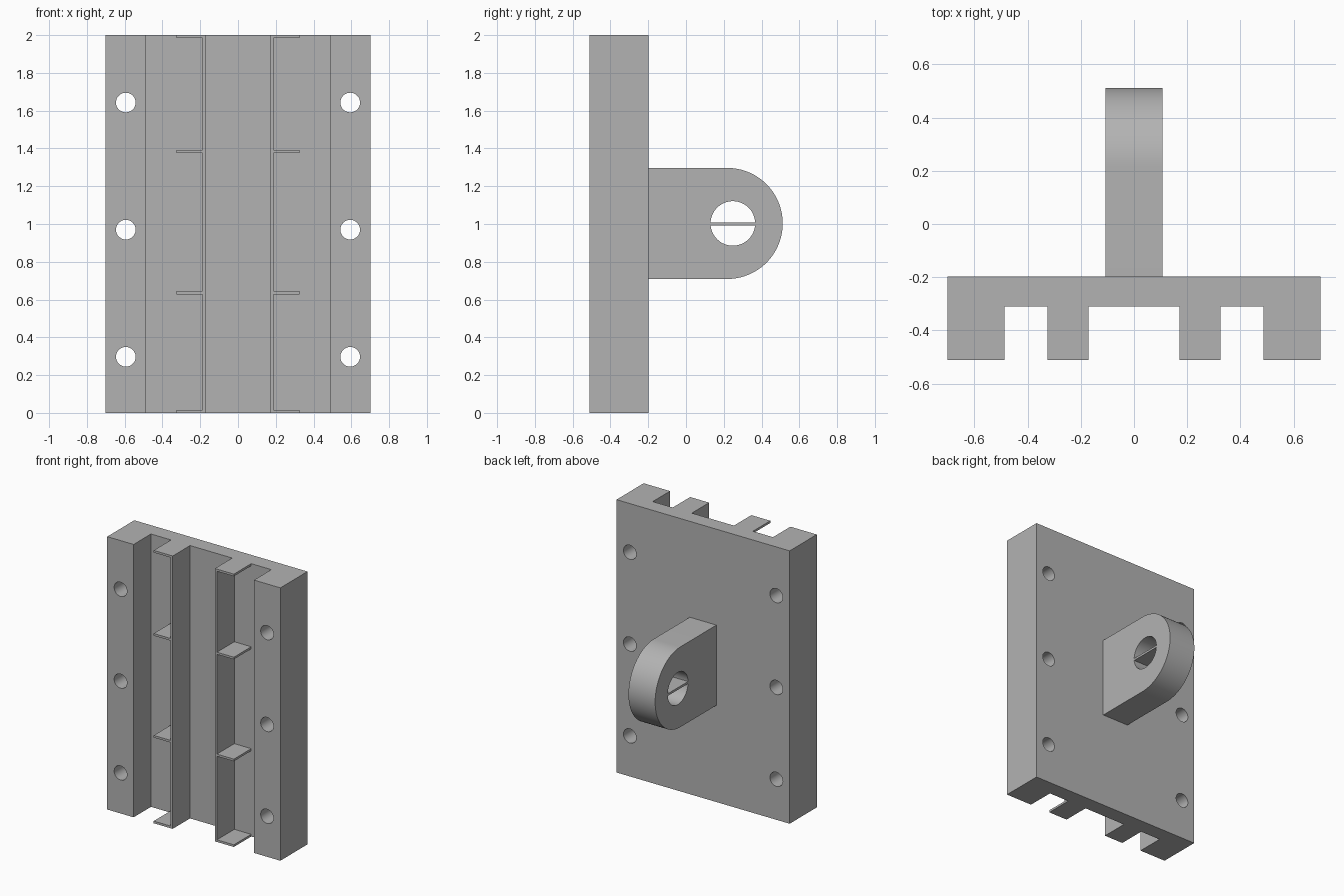
import bpy, bmesh, math
from mathutils import Matrix, Vector

cube = bpy.data.objects.get("Cube")
if cube:
    bpy.data.objects.remove(cube, do_unlink=True)

grey = bpy.data.materials.new("plain grey")
grey.use_nodes = True
colour = (0.45, 0.45, 0.45, 1)
grey.diffuse_color = colour
for node in grey.node_tree.nodes:
    if node.type == 'BSDF_PRINCIPLED':
        node.inputs["Base Color"].default_value = colour


def finish(bm, name):
    bmesh.ops.recalc_face_normals(bm, faces=bm.faces)
    mesh = bpy.data.meshes.new(name)
    bm.to_mesh(mesh)
    bm.free()
    obj = bpy.data.objects.new(name, mesh)
    mesh.materials.append(grey)
    bpy.context.collection.objects.link(obj)
    return obj


def extrude(name, outline, direction):
    """Extrude a closed outline of 3D points along a direction."""
    bm = bmesh.new()
    face = bm.faces.new([bm.verts.new(p) for p in outline])
    result = bmesh.ops.extrude_face_region(bm, geom=[face], use_keep_orig=True)
    verts = [v for v in result["geom"] if isinstance(v, bmesh.types.BMVert)]
    bmesh.ops.translate(bm, verts=verts, vec=Vector(direction))
    return finish(bm, name)


def box(name, x, y, z):
    outline = [(x[0], y[0], z[0]), (x[1], y[0], z[0]), (x[1], y[1], z[0]), (x[0], y[1], z[0])]
    return extrude(name, outline, (0, 0, z[1] - z[0]))


def drill(target, centres, radius, axis):
    """Cut round through holes along an axis."""
    bm = bmesh.new()
    turn = Matrix.Rotation(math.pi / 2, 4, axis)
    for centre in centres:
        bmesh.ops.create_cone(bm, cap_ends=True, segments=48, radius1=radius, radius2=radius,
                              depth=1, matrix=Matrix.Translation(centre) @ turn)
    cutter = finish(bm, target.name + "_cutter")
    cutter.hide_render = True
    mod = target.modifiers.new("holes", 'BOOLEAN')
    mod.operation = 'DIFFERENCE'
    mod.solver = 'EXACT'
    mod.object = cutter
    select(target)
    bpy.ops.object.modifier_apply(modifier=mod.name)
    bpy.data.objects.remove(cutter, do_unlink=True)


def select(obj):
    bpy.ops.object.select_all(action='DESELECT')
    obj.select_set(True)
    bpy.context.view_layer.objects.active = obj


FRONT, FLOOR, BACK = -0.512, -0.311, -0.198
HALF, BLOCK, WEB_IN, WEB_OUT, RIB = 0.702, 0.488, 0.171, 0.188, 0.325

# Back plate with side blocks and two thin webs, one continuous section
half = [(WEB_IN, FLOOR), (WEB_IN, FRONT), (WEB_OUT, FRONT), (WEB_OUT, FLOOR),
        (BLOCK, FLOOR), (BLOCK, FRONT), (HALF, FRONT), (HALF, BACK)]
section = half + [(-x, y) for x, y in reversed(half)]
plate = extrude("mounting_plate", [(x, y, 0) for x, y in section], (0, 0, 2))

# Bolt holes through the side blocks
bolts = [(side * 0.594, -0.35, z) for side in (-1, 1) for z in (0.297, 0.97, 1.643)]
drill(plate, bolts, 0.052, 'X')

# Thin shelf ribs on the outer side of each web
for side, label in ((1, "left"), (-1, "right")):
    for i, z in enumerate((0, 0.628, 1.375, 1.984)):
        x = sorted((side * WEB_OUT, side * RIB))
        box(f"{label}_rib_{i + 1}", x, (FRONT, FLOOR), (z, z + 0.016))

# Rounded lug on the back
MID, RADIUS, CENTRE, WIDTH = 1.003, 0.294, 0.218, 0.108
outline = [(-WIDTH, BACK, MID - RADIUS)]
for i in range(49):
    a = -math.pi / 2 + math.pi * i / 48
    outline.append((-WIDTH, CENTRE + RADIUS * math.cos(a), MID + RADIUS * math.sin(a)))
outline.append((-WIDTH, BACK, MID + RADIUS))
lug = extrude("lug", outline, (2 * WIDTH, 0, 0))
drill(lug, [(0, 0.248, MID)], 0.118, 'Y')

# Thin web across the lug eye
box("lug_eye_web", (-WIDTH, WIDTH), (0.13, 0.366), (0.993, 1.009))

for obj in (plate, lug):
    select(obj)
    bpy.ops.object.shade_smooth_by_angle(angle=math.radians(30))
